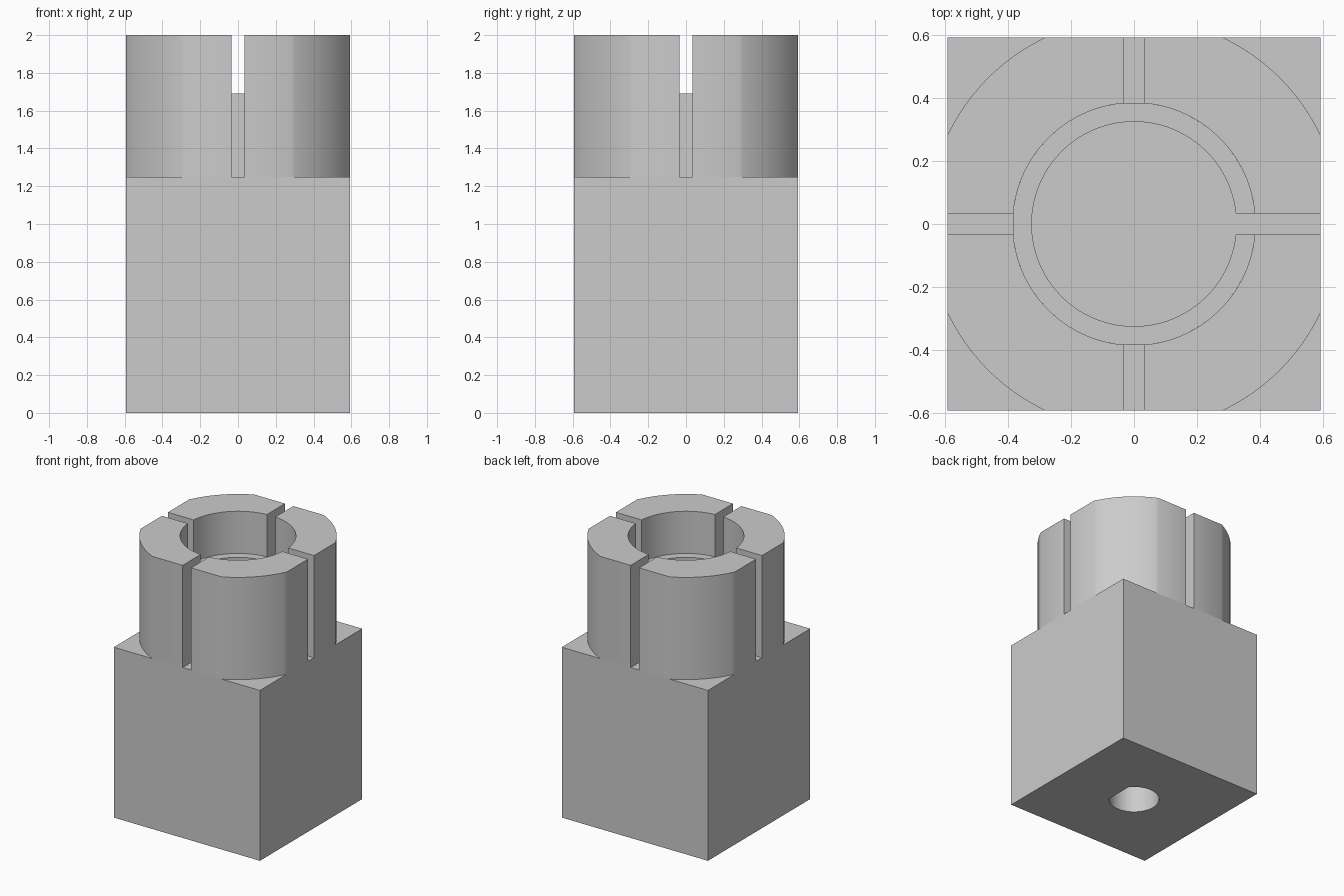
import bpy
import bmesh
from math import asin, acos, cos, sin, pi, radians, sqrt
from mathutils import Matrix

HALF = 0.593      # half width of the square body
OUTER = 0.656     # radius of the jaw crown before its flats
BORE = 0.385      # radius of the bore between the jaws
INNER = 0.325     # inner radius of the split sleeve
SLOT = 0.034      # half width of the slots
DECK, LEDGE, TOP = 1.25, 1.69, 2.0

old = bpy.data.objects.get("Cube")
if old:
    bpy.data.objects.remove(old, do_unlink=True)

grey = bpy.data.materials.new("plain grey")
grey.use_nodes = True
COLOUR = (0.6, 0.6, 0.6, 1)
grey.diffuse_color = COLOUR
grey.node_tree.nodes["Principled BSDF"].inputs["Base Color"].default_value = COLOUR


def arc(radius, start, end, steps):
    angles = [start + (end - start) * i / steps for i in range(steps + 1)]
    return [(radius * cos(a), radius * sin(a)) for a in angles]


def prism(name, outline, low, high):
    """Extrude a flat outline between two heights."""
    bm = bmesh.new()
    face = bm.faces.new([bm.verts.new((x, y, low)) for x, y in outline])
    made = bmesh.ops.extrude_face_region(bm, geom=[face])["geom"]
    raised = [v for v in made if isinstance(v, bmesh.types.BMVert)]
    bmesh.ops.translate(bm, verts=raised, vec=(0, 0, high - low))
    bmesh.ops.recalc_face_normals(bm, faces=bm.faces)
    mesh = bpy.data.meshes.new(name)
    bm.to_mesh(mesh)
    bm.free()
    mesh.materials.append(grey)
    obj = bpy.data.objects.new(name, mesh)
    bpy.context.collection.objects.link(obj)
    return obj


def smooth(obj):
    bpy.ops.object.select_all(action="DESELECT")
    obj.select_set(True)
    bpy.context.view_layer.objects.active = obj
    bpy.ops.object.shade_smooth_by_angle(angle=radians(30))


# Square body with a blind D-shaped shaft hole underneath
body = prism("square_body", [(-HALF, -HALF), (HALF, -HALF), (HALF, HALF), (-HALF, HALF)], 0, DECK)
SHAFT, FLAT = 0.17, 0.135
edge = acos(FLAT / SHAFT)
cutter = prism("shaft_hole_cutter", arc(SHAFT, edge, 2 * pi - edge, 48), -0.1, 1.0)
cutter.hide_render = True
cut = body.modifiers.new("shaft_hole", "BOOLEAN")
cut.operation = "DIFFERENCE"
cut.solver = "EXACT"
cut.object = cutter
bpy.ops.object.select_all(action="DESELECT")
body.select_set(True)
bpy.context.view_layer.objects.active = body
bpy.ops.object.modifier_apply(modifier=cut.name)
bpy.data.objects.remove(cutter, do_unlink=True)
smooth(body)

# Four jaws, rounded at the corners and flush with the body on the sides
corner = acos(HALF / OUTER)
inset = asin(SLOT / BORE)
jaw_outline = ([(HALF, SLOT)] + arc(OUTER, corner, pi / 2 - corner, 20)
               + [(SLOT, HALF)] + arc(BORE, pi / 2 - inset, inset, 24))
for i, place in enumerate(("back_left", "back_right", "front_right", "front_left")):
    jaw = prism("jaw_" + place, jaw_outline, DECK, TOP)
    jaw.data.transform(Matrix.Rotation(i * pi / 2, 4, "Z"))
    smooth(jaw)

# Sleeve lining the lower bore, split on the left side
gap = asin(SLOT / INNER)
sleeve_outline = (arc(BORE, inset, 2 * pi - inset, 96)
                  + arc(INNER, 2 * pi - gap, gap, 96))
smooth(prism("split_sleeve", sleeve_outline, DECK, LEDGE))
